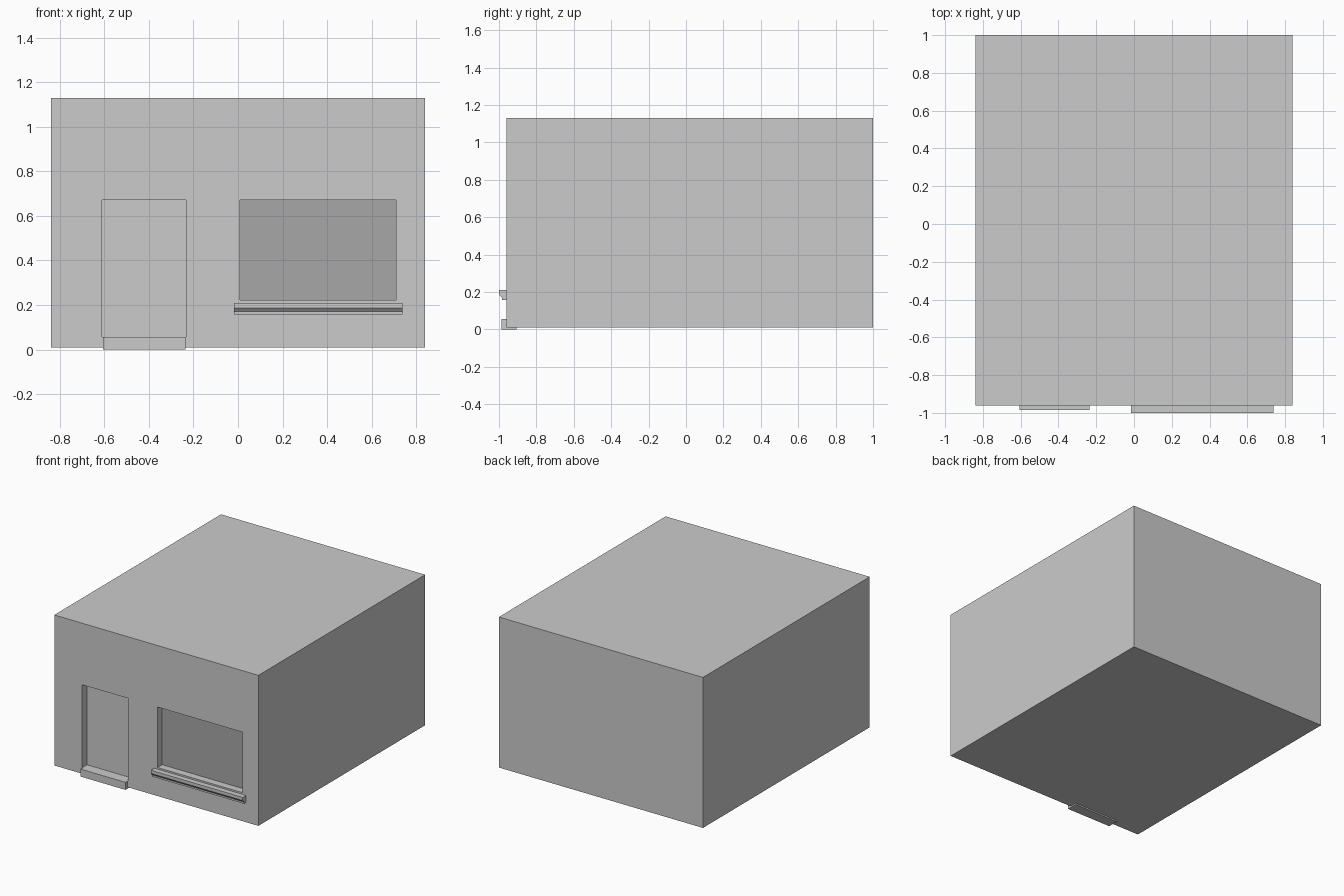
import bpy, bmesh

if "Cube" in bpy.data.objects:
    bpy.data.objects.remove(bpy.data.objects["Cube"])


def box(name, x, y, z):
    """Box from (min, max) pairs."""
    bm = bmesh.new()
    bmesh.ops.create_cube(bm, size=1)
    for v in bm.verts:
        v.co = [r[0] if c < 0 else r[1] for c, r in zip(v.co, (x, y, z))]
    return finish(name, bm)


def extrude_x(name, profile, x):
    """Extrude a (y, z) profile along x."""
    bm = bmesh.new()
    face = bm.faces.new([bm.verts.new((x[0], py, pz)) for py, pz in profile])
    new = bmesh.ops.extrude_face_region(bm, geom=[face])["geom"]
    verts = [g for g in new if isinstance(g, bmesh.types.BMVert)]
    bmesh.ops.translate(bm, verts=verts, vec=(x[1] - x[0], 0, 0))
    return finish(name, bm)


def finish(name, bm):
    bmesh.ops.recalc_face_normals(bm, faces=bm.faces)
    mesh = bpy.data.meshes.new(name)
    bm.to_mesh(mesh)
    bm.free()
    obj = bpy.data.objects.new(name, mesh)
    bpy.context.collection.objects.link(obj)
    return obj


def cut(target, cutter):
    mod = target.modifiers.new("recess", "BOOLEAN")
    mod.operation = "DIFFERENCE"
    mod.solver = "EXACT"
    mod.object = cutter
    bpy.context.view_layer.objects.active = target
    bpy.ops.object.modifier_apply(modifier=mod.name)
    bpy.data.objects.remove(cutter)


FRONT, RECESS = -0.96, -0.905
WINDOW_X, WINDOW_Z = (0.01, 0.71), (0.222, 0.672)

# Building block with door and window recesses
body = box("building_body", (-0.84, 0.84), (FRONT, 1.0), (0.01, 1.13))
cut(body, box("door_cutter", (-0.61, -0.233), (FRONT - 0.1, RECESS), (0.056, 0.672)))
cut(body, box("window_cutter", WINDOW_X, (FRONT - 0.1, RECESS + 0.005), WINDOW_Z))

# Dark window pane
pane = box("window_pane", WINDOW_X, (RECESS, RECESS + 0.005), WINDOW_Z)
glass = bpy.data.materials.new("dark_glass")
glass.diffuse_color = (0.39, 0.39, 0.39, 1)
glass.use_nodes = True
glass.node_tree.nodes["Principled BSDF"].inputs["Base Color"].default_value = glass.diffuse_color
pane.data.materials.append(glass)

# Door step, slightly proud of the wall and reaching the ground
box("door_step", (-0.605, -0.236), (-0.986, RECESS), (0.0, 0.056))

# Window sill with chamfered underside
extrude_x("window_sill",
          [(FRONT, 0.21), (-1.0, 0.21), (-1.0, 0.187), (-0.985, 0.17),
           (-0.985, 0.157), (FRONT, 0.157)],
          (-0.017, 0.739))
